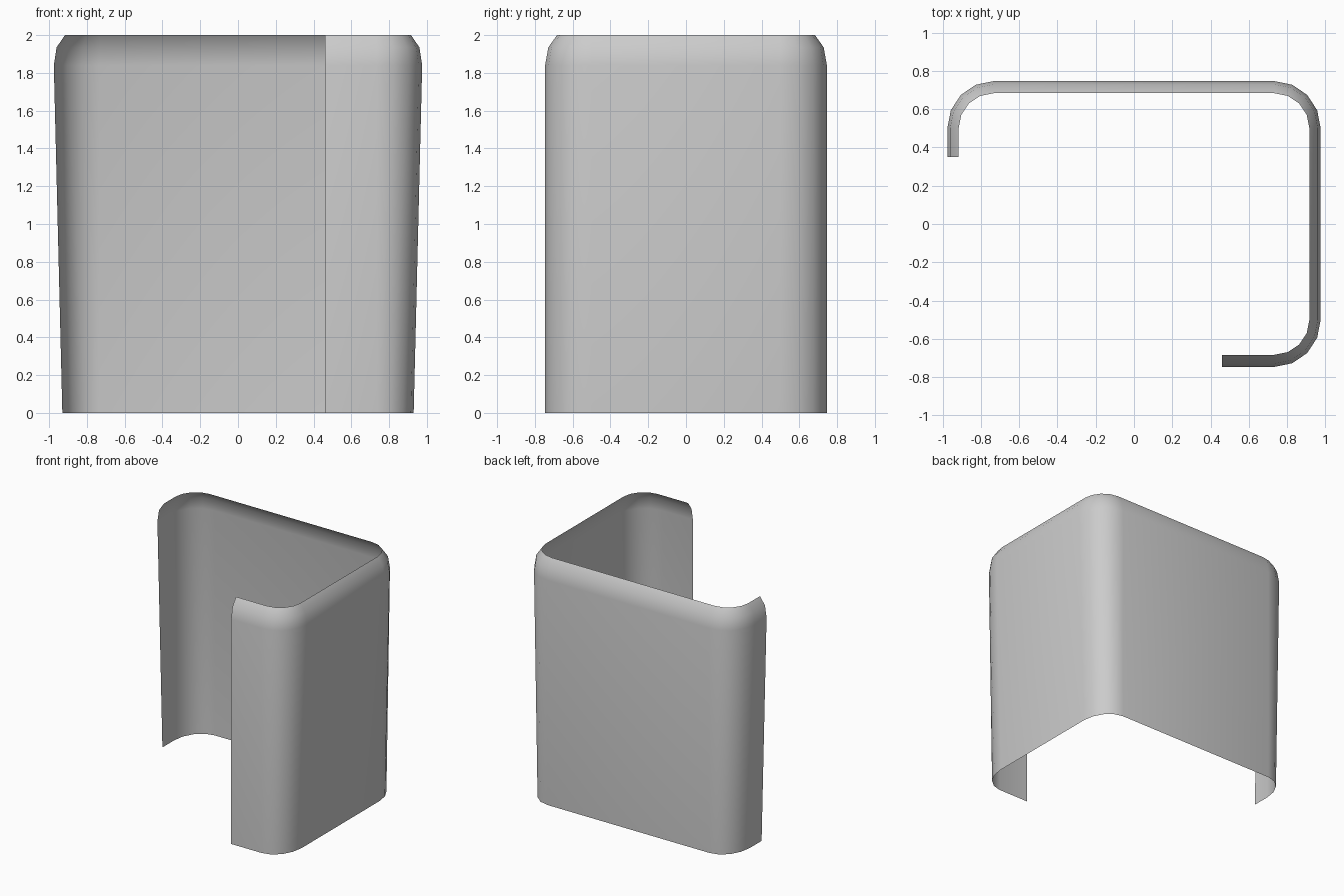
import bpy, bmesh
from math import sin, cos, pi

cube = bpy.data.objects.get("Cube")
if cube:
    bpy.data.objects.remove(cube, do_unlink=True)

# Plan centres of the rounded corners and half depth of the panel
CX, CY, DEPTH = 0.735, 0.5, 0.746
STEPS = 4


def section(z, inset):
    """Open wrap-around outline at one height, walked from front to back."""
    rx = 0.93 + 0.0245 * z - inset - CX
    ry = DEPTH - inset - CY
    pts = [(0.46, -CY - ry, z)]
    for sx, sy, start in ((1, -1, -pi / 2), (1, 1, 0), (-1, 1, pi / 2)):
        for i in range(STEPS + 1):
            a = start + i * pi / 2 / STEPS
            pts.append((sx * CX + rx * cos(a), sy * CY + ry * sin(a), z))
    pts.append((-CX - rx, 0.35, z))
    return pts


# Tapered wall with a rounded lip turning inward at the top
levels = [(0, 0), (1.84, 0), (1.935, 0.017), (2, 0.063)]
bm = bmesh.new()
rows = [[bm.verts.new(p) for p in section(z, d)] for z, d in levels]
for low, high in zip(rows, rows[1:]):
    for i in range(len(low) - 1):
        bm.faces.new((low[i], low[i + 1], high[i + 1], high[i]))
mesh = bpy.data.meshes.new("wrap_panel")
bm.to_mesh(mesh)
bm.free()
for poly in mesh.polygons:
    poly.use_smooth = True

# Plain grey finish
grey = bpy.data.materials.new("light_grey")
grey.use_nodes = True
colour = (0.6, 0.6, 0.6, 1)
grey.diffuse_color = colour
grey.node_tree.nodes["Principled BSDF"].inputs["Base Color"].default_value = colour
mesh.materials.append(grey)

panel = bpy.data.objects.new("wrap_panel", mesh)
bpy.context.collection.objects.link(panel)
